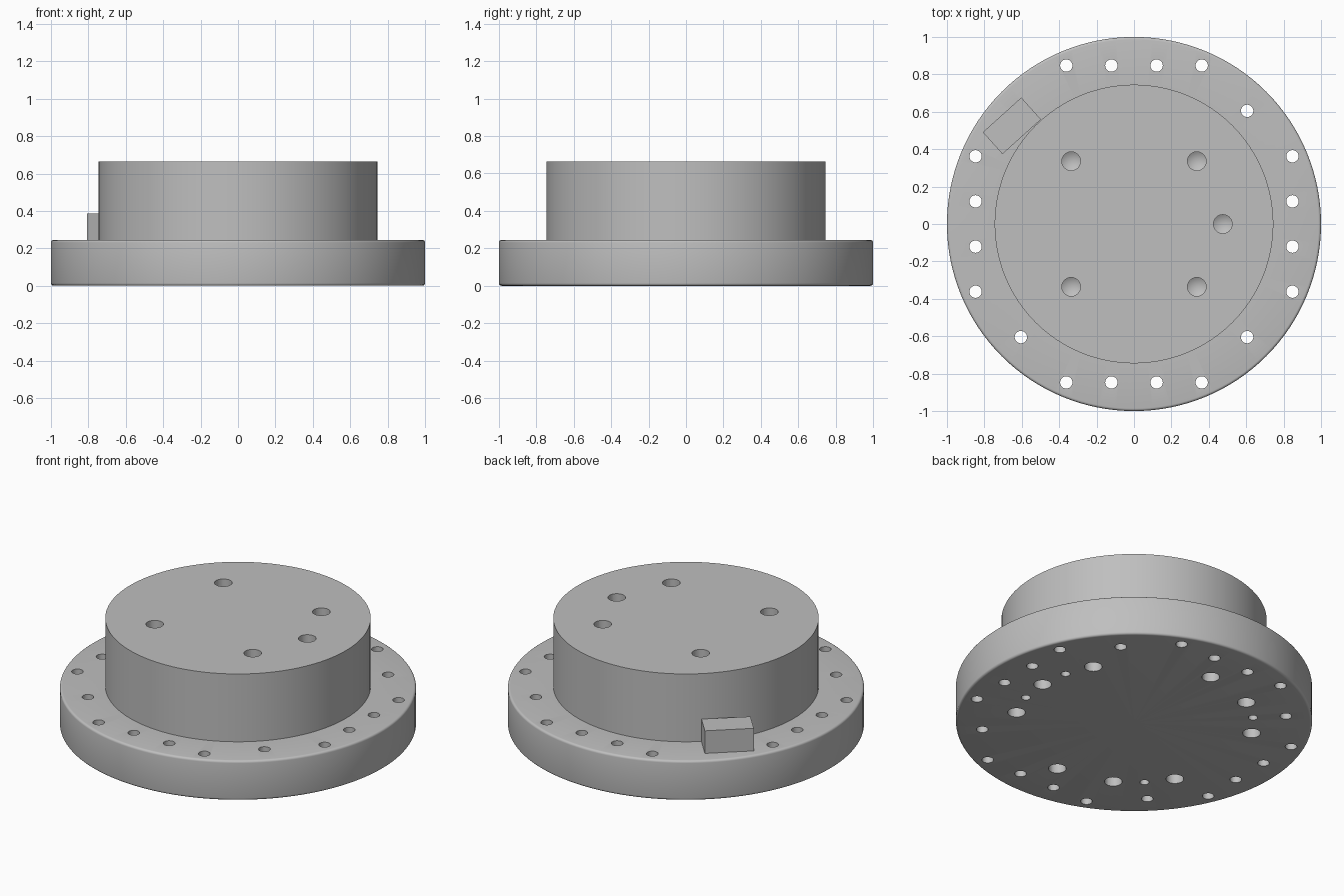
import bpy, bmesh
from math import cos, sin, pi, radians
from mathutils import Vector, Matrix

cube = bpy.data.objects.get("Cube")
if cube:
    bpy.data.objects.remove(cube, do_unlink=True)

# Single grey metal
GREY = (0.52, 0.52, 0.52, 1)
metal = bpy.data.materials.new("grey metal")
metal.use_nodes = True
metal.diffuse_color = GREY
metal.node_tree.nodes["Principled BSDF"].inputs["Base Color"].default_value = GREY


def lathe(bm, profile, steps, x=0, y=0):
    """Spin a (radius, height) profile around a vertical axis at x, y."""
    verts = [bm.verts.new((x + r, y, z)) for r, z in profile]
    edges = [bm.edges.new(pair) for pair in zip(verts, verts[1:])]
    made = bmesh.ops.spin(bm, geom=verts + edges, cent=(x, y, 0), axis=(0, 0, 1),
                          angle=2 * pi, steps=steps, use_duplicate=False)
    bmesh.ops.remove_doubles(bm, verts=bm.verts, dist=0.0001)


def finish(bm, name):
    bmesh.ops.recalc_face_normals(bm, faces=bm.faces)
    mesh = bpy.data.meshes.new(name)
    bm.to_mesh(mesh)
    bm.free()
    mesh.materials.append(metal)
    obj = bpy.data.objects.new(name, mesh)
    bpy.context.collection.objects.link(obj)
    return obj


FLANGE_TOP, BODY_TOP = 0.245, 0.665
BODY_R, BEVEL = 0.745, 0.014

# Flange and raised drum as one turned part, with rounded flange rims
low = [(1 - BEVEL + BEVEL * sin(a), BEVEL - BEVEL * cos(a))
       for a in (i * pi / 8 for i in range(5))]
high = [(r, FLANGE_TOP - z) for r, z in reversed(low)]
bm = bmesh.new()
lathe(bm, [(0, 0)] + low + high +
      [(BODY_R, FLANGE_TOP), (BODY_R, BODY_TOP), (0, BODY_TOP)], 128)
hub = finish(bm, "flanged_hub")

# Hole cutters
bm = bmesh.new()


def blind_hole(x, y, r, face, depth, out):
    """Drilled hole with a conical bottom; out is +1 from above, -1 from below."""
    floor = face - out * depth
    lathe(bm, [(0, face + out * 0.05), (r, face + out * 0.05), (r, floor),
               (0, floor - out * r * 0.6)], 24, x, y)


def through_hole(x, y):
    lathe(bm, [(0, -0.05), (0.033, -0.05), (0.033, FLANGE_TOP + 0.05),
               (0, FLANGE_TOP + 0.05)], 24, x, y)


# Rows of bolt holes on each side of the flange, plus one per corner
for k in range(4):
    turn = Matrix.Rotation(k * pi / 2, 3, 'Z')
    for spot in ((-0.362, 0.847), (-0.121, 0.847), (0.121, 0.847),
                 (0.362, 0.847), (0.605, 0.605)):
        p = turn @ Vector((*spot, 0))
        through_hole(p.x, p.y)

# Five drilled holes in the drum top
for deg in (0, 45, 135, 225, 315):
    a = radians(deg)
    blind_hole(0.475 * cos(a), 0.475 * sin(a), 0.05, BODY_TOP, 0.2, 1)

# Ring of large and small holes underneath
for centre in (0, 120, 240):
    for step in (-30, 0, 30):
        a = radians(centre + step)
        blind_hole(0.67 * cos(a), 0.67 * sin(a), 0.05, 0, 0.16, -1)
for deg in (-15, 15, 135, 225):
    a = radians(deg)
    blind_hole(0.67 * cos(a), 0.67 * sin(a), 0.026, 0, 0.12, -1)

cutter = finish(bm, "hole_cutter")
cutter.hide_render = True

cut = hub.modifiers.new("holes", 'BOOLEAN')
cut.operation = 'DIFFERENCE'
cut.solver = 'EXACT'
cut.object = cutter
bpy.ops.object.select_all(action='DESELECT')
hub.select_set(True)
bpy.context.view_layer.objects.active = hub
bpy.ops.object.modifier_apply(modifier=cut.name)
bpy.data.objects.remove(cutter, do_unlink=True)
bpy.ops.object.shade_smooth_by_angle(angle=radians(30))

# Locating block on the flange beside the drum
bm = bmesh.new()
bottom, top = FLANGE_TOP - 0.005, 0.385
bmesh.ops.create_cube(bm, size=1, matrix=(
    Matrix.Translation((-0.653, 0.525, (bottom + top) / 2))
    @ Matrix.Rotation(radians(42), 4, 'Z')
    @ Matrix.Diagonal((0.277, 0.157, top - bottom, 1))))
finish(bm, "locating_block")
